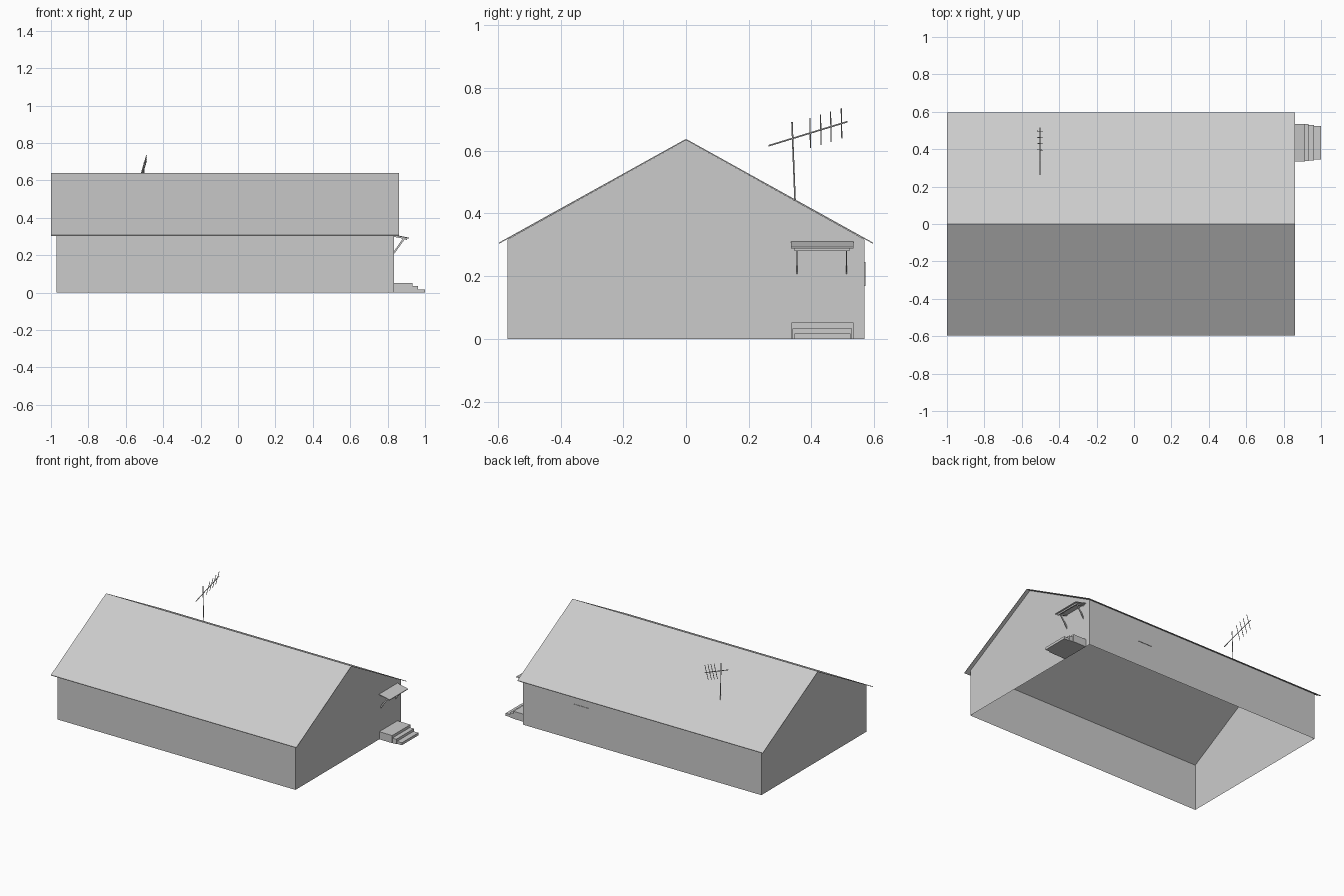
import bpy
import bmesh
from mathutils import Vector

if "Cube" in bpy.data.objects:
    bpy.data.objects.remove(bpy.data.objects["Cube"])


def make(name, verts, faces, fix=True):
    me = bpy.data.meshes.new(name)
    me.from_pydata(verts, [], faces)
    if fix:
        bm = bmesh.new()
        bm.from_mesh(me)
        bmesh.ops.recalc_face_normals(bm, faces=bm.faces)
        bm.to_mesh(me)
        bm.free()
    ob = bpy.data.objects.new(name, me)
    bpy.context.collection.objects.link(ob)
    return ob


def prism(name, profile, y0, y1):
    """Extrude an x/z outline along y."""
    n = len(profile)
    verts = [(x, y, z) for y in (y0, y1) for x, z in profile]
    faces = [tuple(range(n)), tuple(range(n, 2 * n))]
    faces += [(i, (i + 1) % n, (i + 1) % n + n, i + n) for i in range(n)]
    return make(name, verts, faces)


def box(name, x0, x1, y0, y1, z0, z1):
    return prism(name, [(x0, z0), (x1, z0), (x1, z1), (x0, z1)], y0, y1)


def rod(name, a, b, r=0.002):
    a, b = Vector(a), Vector(b)
    bpy.ops.mesh.primitive_cylinder_add(vertices=6, radius=r, depth=(b - a).length,
                                        location=(a + b) / 2)
    ob = bpy.context.object
    ob.name = name
    ob.rotation_mode = 'QUATERNION'
    ob.rotation_quaternion = (b - a).to_track_quat('Z', 'Y')
    return ob


# House walls: open shell with two gable ends, no floor
outline = [(-0.57, 0), (0.57, 0), (0.57, 0.317), (0, 0.634), (-0.57, 0.317)]
verts = [(x, y, z) for x in (-0.97, 0.835) for y, z in outline]
make("walls", verts, [(4, 3, 2, 1, 0), (5, 6, 7, 8, 9), (0, 5, 9, 4), (1, 2, 7, 6)], fix=False)

# Thin gabled roof with overhanging eaves
t = 0.004
section = [(-0.597, 0.307), (0, 0.638), (0.597, 0.307),
           (0.597, 0.307 - t), (0, 0.638 - t), (-0.597, 0.307 - t)]
verts = [(x, y, z) for x in (-1, 0.86) for y, z in section]
faces = [(0, 1, 4, 5), (1, 2, 3, 4), (6, 7, 10, 11), (7, 8, 9, 10)]
faces += [(i, (i + 1) % 6, (i + 1) % 6 + 6, i + 6) for i in range(6)]
make("roof", verts, faces)

# Flat panel on the back wall
box("back_panel", 0.335, 0.447, 0.568, 0.573, 0.169, 0.245)

# Entrance landing and steps
box("landing", 0.835, 0.933, 0.337, 0.534, 0, 0.052)
box("upper_step", 0.933, 0.963, 0.339, 0.530, 0, 0.034)
box("lower_step", 0.963, 1.0, 0.346, 0.525, 0, 0.017)

# Sloping door canopy with under-frame
prism("canopy", [(0.835, 0.310), (0.915, 0.293), (0.915, 0.288), (0.835, 0.305)], 0.335, 0.534)
box("canopy_front_rail", 0.895, 0.903, 0.346, 0.521, 0.281, 0.292)
for i, y in enumerate((0.354, 0.512)):
    prism(f"canopy_side_rail_{i}",
          [(0.835, 0.306), (0.9, 0.292), (0.9, 0.284), (0.835, 0.298)], y - 0.003, y + 0.003)
    prism(f"canopy_bracket_{i}",
          [(0.835, 0.207), (0.892, 0.286), (0.882, 0.290), (0.835, 0.222)], y - 0.002, y + 0.002)

# Roof aerial: mast, tilted boom and leaning crossbars
ax = -0.503
rod("aerial_mast", (ax, 0.348, 0.435), (ax, 0.338, 0.692), 0.0025)
rod("aerial_boom", (ax, 0.263, 0.616), (ax, 0.515, 0.693), 0.0025)
for i, y in enumerate((0.396, 0.430, 0.462, 0.496)):
    z = 0.616 + (y - 0.263) * 0.3056
    rod(f"aerial_bar_{i}", (ax - 0.014, y + 0.001, z - 0.048), (ax + 0.014, y - 0.001, z + 0.048))
